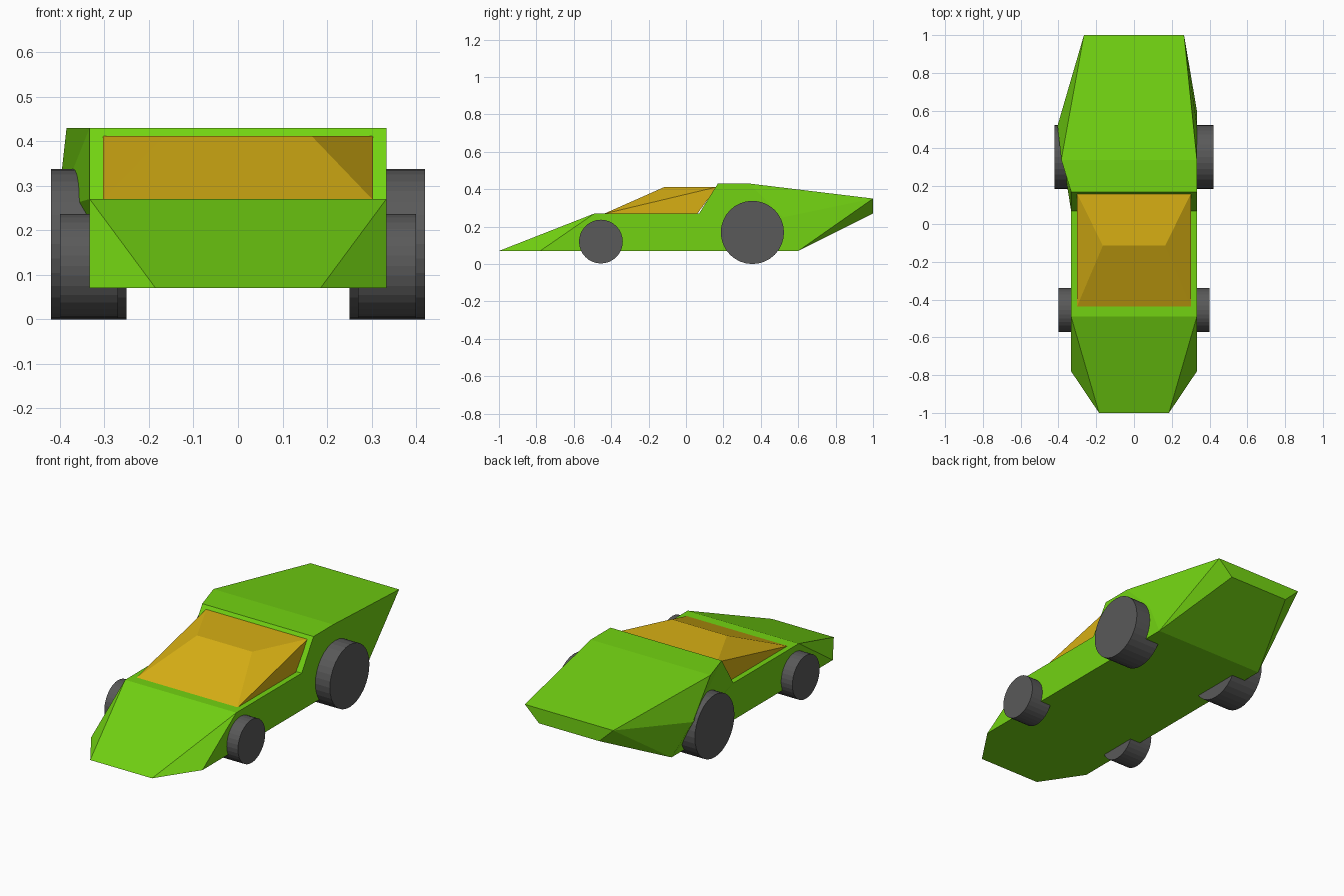
import bpy, bmesh, math
from mathutils import Matrix

if "Cube" in bpy.data.objects:
    bpy.data.objects.remove(bpy.data.objects["Cube"])


def material(name, color):
    m = bpy.data.materials.new(name)
    m.diffuse_color = (*color, 1)
    m.use_nodes = True
    m.node_tree.nodes["Principled BSDF"].inputs["Base Color"].default_value = m.diffuse_color
    return m


green = material("green paint", (0.17, 0.65, 0.006))
gold = material("gold glass", (0.68, 0.43, 0.007))
grey = material("dark grey rubber", (0.1, 0.1, 0.1))


def finish(name, bm, mat):
    bmesh.ops.recalc_face_normals(bm, faces=bm.faces)
    mesh = bpy.data.meshes.new(name)
    bm.to_mesh(mesh)
    bm.free()
    mesh.materials.append(mat)
    ob = bpy.data.objects.new(name, mesh)
    bpy.context.collection.objects.link(ob)
    return ob


def mirrored_shell(name, points, bridges, sides, mat, left=None):
    """Points are right-side corners, mirrored to the left; bridges span the
    two sides, side faces are made once per side."""
    bm = bmesh.new()
    r = {k: bm.verts.new(p) for k, p in points.items()}
    l = {k: bm.verts.new((left or {}).get(k, (-p[0], p[1], p[2])))
         for k, p in points.items()}
    for keys in bridges:
        bm.faces.new([r[k] for k in keys] + [l[k] for k in reversed(keys)])
    for keys in sides:
        for s in (r, l):
            bm.faces.new([s[k] for k in keys])
    return finish(name, bm, mat)


# Wedge body: N nose, F front floor, H hood, C cockpit, W wall top, R roof,
# T tail top, L tail lip, B rear floor, M side middle (bulged on the left)
body = {
    "N": (0.185, -1, 0.07), "F": (0.333, -0.78, 0.07),
    "H": (0.333, -0.49, 0.27), "C": (0.333, 0.07, 0.27),
    "W": (0.333, 0.17, 0.43), "R": (0.333, 0.34, 0.43),
    "T": (0.265, 1, 0.35), "L": (0.18, 1, 0.27),
    "B": (0.333, 0.6, 0.07), "M": (0.333, 0.52, 0.25),
}
mirrored_shell("body", body,
               ["NH", "HC", "CW", "WR", "RT", "TL", "LB", "BFN"],
               ["NFH", "FHCB", "CWM", "WRM", "RTM", "TBM", "BCM", "TLB"],
               green,
               left={"R": (-0.385, 0.34, 0.43), "M": (-0.405, 0.52, 0.25)})

# Faceted canopy
canopy = {
    "F": (0.303, -0.44, 0.268), "B": (0.303, 0.06, 0.268),
    "T": (0.165, -0.115, 0.412), "R": (0.303, 0.165, 0.412),
}
mirrored_shell("canopy", canopy, ["FT", "TR", "RB", "BF"],
               ["FRT", "FBR"], gold)


# Wheels
def wheel(name, side, inner, outer, y, z, radius):
    bm = bmesh.new()
    bmesh.ops.create_cone(
        bm, cap_ends=True, segments=32, radius1=radius, radius2=radius,
        depth=outer - inner,
        matrix=Matrix.Translation((side * (inner + outer) / 2, y, z))
        @ Matrix.Rotation(math.pi / 2, 4, "Y"))
    finish(name, bm, grey)


for label, side in (("right", 1), ("left", -1)):
    wheel("front_wheel_" + label, side, 0.27, 0.40, -0.455, 0.12, 0.117)
    wheel("rear_wheel_" + label, side, 0.25, 0.42, 0.355, 0.169, 0.169)
